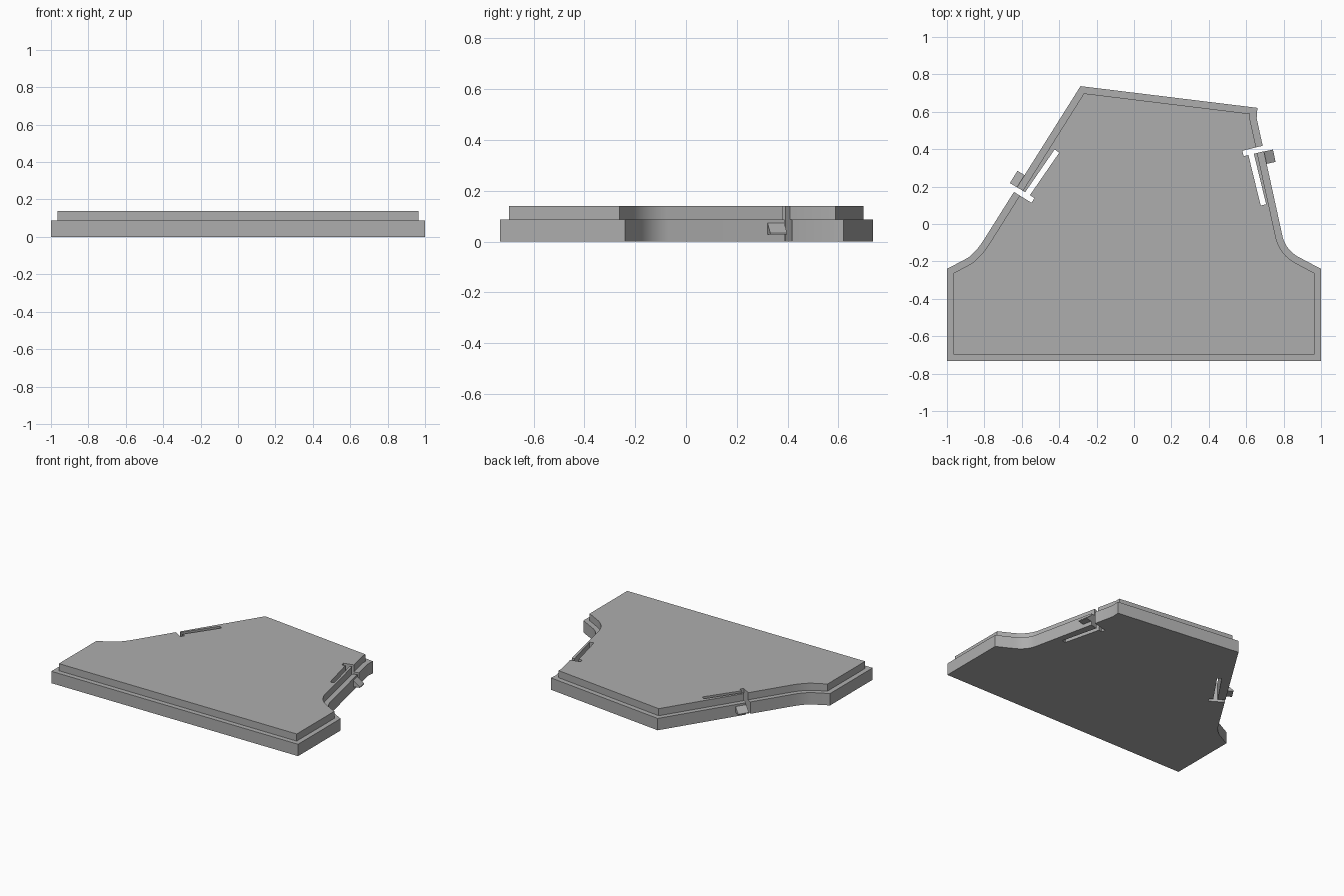
import bpy, bmesh, math
from mathutils import Vector

cube = bpy.data.objects.get("Cube")
if cube:
    bpy.data.objects.remove(cube, do_unlink=True)

STEP, TOP, LIP = 0.087, 0.139, 0.036

grey = bpy.data.materials.new("plain_grey")
grey.use_nodes = True
grey.diffuse_color = (0.42, 0.42, 0.42, 1)
grey.node_tree.nodes["Principled BSDF"].inputs["Base Color"].default_value = grey.diffuse_color


def bend(a, c, b, n=10):
    """Rounded corner from a to b, pulled toward c."""
    a, b, c = Vector(a), Vector(b), Vector(c)
    return [a.lerp(c, i / n).lerp(c.lerp(b, i / n), i / n) for i in range(n + 1)]


def inset(pts, d):
    """Move a counter-clockwise outline inward by d, with mitred corners."""
    out = []
    for i, p in enumerate(pts):
        u = (p - pts[i - 1]).normalized()
        v = (pts[(i + 1) % len(pts)] - p).normalized()
        n1, n2 = Vector((-u.y, u.x)), Vector((-v.y, v.x))
        out.append(p + (n1 + n2) * d / (1 + n1.dot(n2)))
    return out


def loft(name, rings):
    """Solid through rings of 3D points, capped at both ends."""
    bm = bmesh.new()
    loops = [[bm.verts.new(p) for p in ring] for ring in rings]
    n = len(loops[0])
    for lo, hi in zip(loops, loops[1:]):
        for i in range(n):
            j = (i + 1) % n
            bm.faces.new((lo[i], lo[j], hi[j], hi[i]))
    bm.faces.new(loops[0][::-1])
    bm.faces.new(loops[-1])
    bmesh.ops.recalc_face_normals(bm, faces=bm.faces)
    mesh = bpy.data.meshes.new(name)
    bm.to_mesh(mesh)
    bm.free()
    mesh.materials.append(grey)
    obj = bpy.data.objects.new(name, mesh)
    bpy.context.collection.objects.link(obj)
    return obj


def at(pts, z):
    return [(p.x, p.y, z) for p in pts]


# Stepped plate
outline = [Vector(p) for p in ((-1, -0.733), (1, -0.733), (1, -0.24))]
outline += bend((0.89, -0.182), (0.815, -0.145), (0.795, -0.07))
outline += [Vector(p) for p in ((0.656, 0.565), (0.66, 0.621), (-0.286, 0.737))]
outline += bend((-0.8, -0.08), (-0.844, -0.15), (-0.89, -0.182))
outline.append(Vector((-1, -0.24)))
inner = inset(outline, LIP)
plate = loft("stepped_plate", [at(outline, 0), at(outline, STEP), at(inner, STEP), at(inner, TOP)])


def cut_slot(a, b, width):
    """Cut a straight slot right through the plate."""
    a, b = Vector(a), Vector(b)
    d = (b - a).normalized()
    s = Vector((-d.y, d.x)) * width / 2
    quad = [a - s, b - s, b + s, a + s]
    cutter = loft("slot_cutter", [at(quad, -0.1), at(quad, TOP + 0.1)])
    cutter.hide_render = True
    mod = plate.modifiers.new("slot", "BOOLEAN")
    mod.operation, mod.solver, mod.object = "DIFFERENCE", "EXACT", cutter
    bpy.context.view_layer.objects.active = plate
    bpy.ops.object.modifier_apply(modifier=mod.name)
    bpy.data.objects.remove(cutter, do_unlink=True)


# Slots that free a springy arm on each side
cut_slot((0.623, 0.385), (0.692, 0.102), 0.03)
cut_slot((0.583, 0.377), (0.75, 0.418), 0.03)
cut_slot((-0.412, 0.39), (-0.581, 0.145), 0.03)
cut_slot((-0.54, 0.126), (-0.69, 0.219), 0.03)


def catch(name, a, b, out):
    """Wedge-shaped catch on the outside of an arm."""
    out = Vector(out)
    rings = []
    for p in (Vector(a), Vector(b)):
        root, tip = p - out * 0.1, p + out
        rings.append([(root.x, root.y, 0.028), (tip.x, tip.y, 0.028),
                      (tip.x, tip.y, 0.034), (root.x, root.y, 0.075)])
    loft(name, rings)


catch("left_catch", (0.697, 0.388), (0.711, 0.322), (0.046, 0.01))
catch("right_catch", (-0.586, 0.262), (-0.627, 0.197), (-0.037, 0.022))

# Smooth the rounded corners, keep the edges sharp
bpy.ops.object.select_all(action="DESELECT")
plate.select_set(True)
bpy.context.view_layer.objects.active = plate
bpy.ops.object.shade_smooth_by_angle(angle=math.radians(20))
